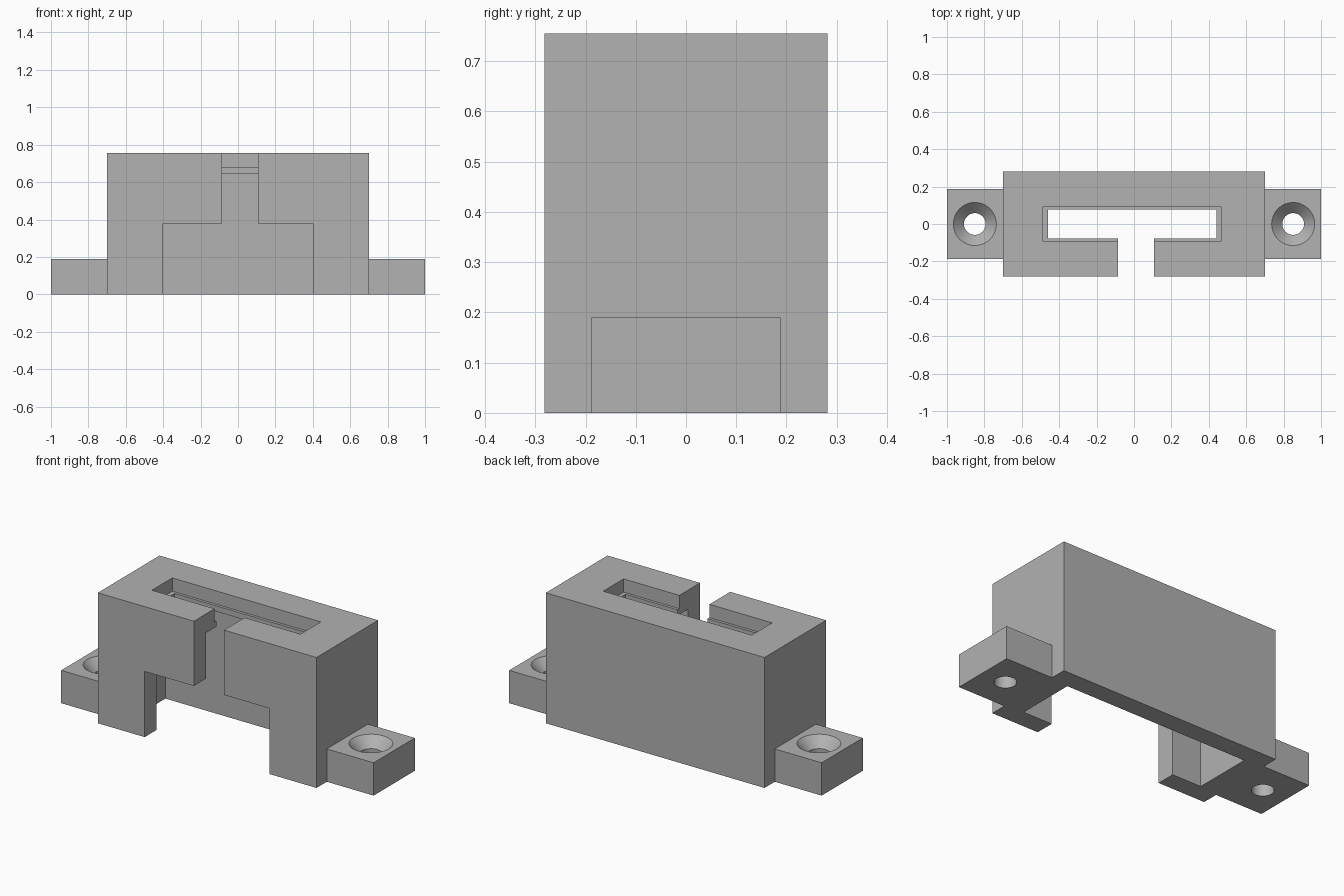
import bpy, bmesh, math
from mathutils import Vector

cube = bpy.data.objects.get("Cube")
if cube:
    bpy.data.objects.remove(cube, do_unlink=True)

grey = bpy.data.materials.new("plain grey")
grey.use_nodes = True
colour = (0.445, 0.445, 0.445, 1)
grey.diffuse_color = colour
grey.node_tree.nodes["Principled BSDF"].inputs["Base Color"].default_value = colour


def make_object(name, bm):
    bmesh.ops.recalc_face_normals(bm, faces=bm.faces)
    mesh = bpy.data.meshes.new(name)
    bm.to_mesh(mesh)
    bm.free()
    mesh.materials.append(grey)
    ob = bpy.data.objects.new(name, mesh)
    bpy.context.collection.objects.link(ob)
    return ob


def box(name, x, y, z):
    bm = bmesh.new()
    bmesh.ops.create_cube(bm, size=1)
    for v in bm.verts:
        v.co = Vector(r[0] if c < 0 else r[1] for c, r in zip(v.co, (x, y, z)))
    return make_object(name, bm)


def lathe(name, profile, x):
    bm = bmesh.new()
    verts = [bm.verts.new((r, 0, z)) for r, z in profile]
    edges = [bm.edges.new(pair) for pair in zip(verts, verts[1:])]
    bmesh.ops.spin(bm, geom=verts + edges, cent=(0, 0, 0), axis=(0, 0, 1),
                   angle=math.tau, steps=48)
    bmesh.ops.remove_doubles(bm, verts=bm.verts, dist=1e-5)
    bmesh.ops.translate(bm, verts=bm.verts, vec=(x, 0, 0))
    return make_object(name, bm)


def combine(target, tool, operation):
    mod = target.modifiers.new(tool.name, 'BOOLEAN')
    mod.operation = operation
    mod.solver = 'EXACT'
    mod.object = tool
    bpy.context.view_layer.objects.active = target
    bpy.ops.object.modifier_apply(modifier=mod.name)
    bpy.data.objects.remove(tool, do_unlink=True)


# Main block
housing = box("housing", (-0.70, 0.70), (-0.282, 0.282), (0, 0.755))

# Mounting tabs on both ends
for side in (-1, 1):
    span = sorted((side * 0.65, side))
    combine(housing, box("mounting_tab", span, (-0.188, 0.188), (0, 0.19)), 'UNION')

# Inner chamber, stepped top opening, front doorway and front slot
cuts = {
    "chamber": ((-0.585, 0.585), (-0.172, 0.172), (-0.1, 0.645)),
    "lip_opening": ((-0.46, 0.442), (-0.077, 0.077), (0.5, 0.72)),
    "top_pocket": ((-0.486, 0.465), (-0.093, 0.093), (0.678, 0.9)),
    "front_doorway": ((-0.40, 0.40), (-0.4, -0.1), (-0.1, 0.38)),
    "front_slot": ((-0.085, 0.108), (-0.4, -0.02), (0.2, 0.9)),
}
for name, extents in cuts.items():
    combine(housing, box(name, *extents), 'DIFFERENCE')

# Countersunk screw holes
screw_profile = [(0, -0.05), (0.058, -0.05), (0.058, 0.133), (0.135, 0.21), (0, 0.21)]
for side in (-1, 1):
    combine(housing, lathe("screw_hole", screw_profile, side * 0.851), 'DIFFERENCE')

# Smooth holes, sharp edges
bpy.ops.object.select_all(action='DESELECT')
housing.select_set(True)
bpy.context.view_layer.objects.active = housing
bpy.ops.object.shade_smooth_by_angle(angle=math.radians(30))
